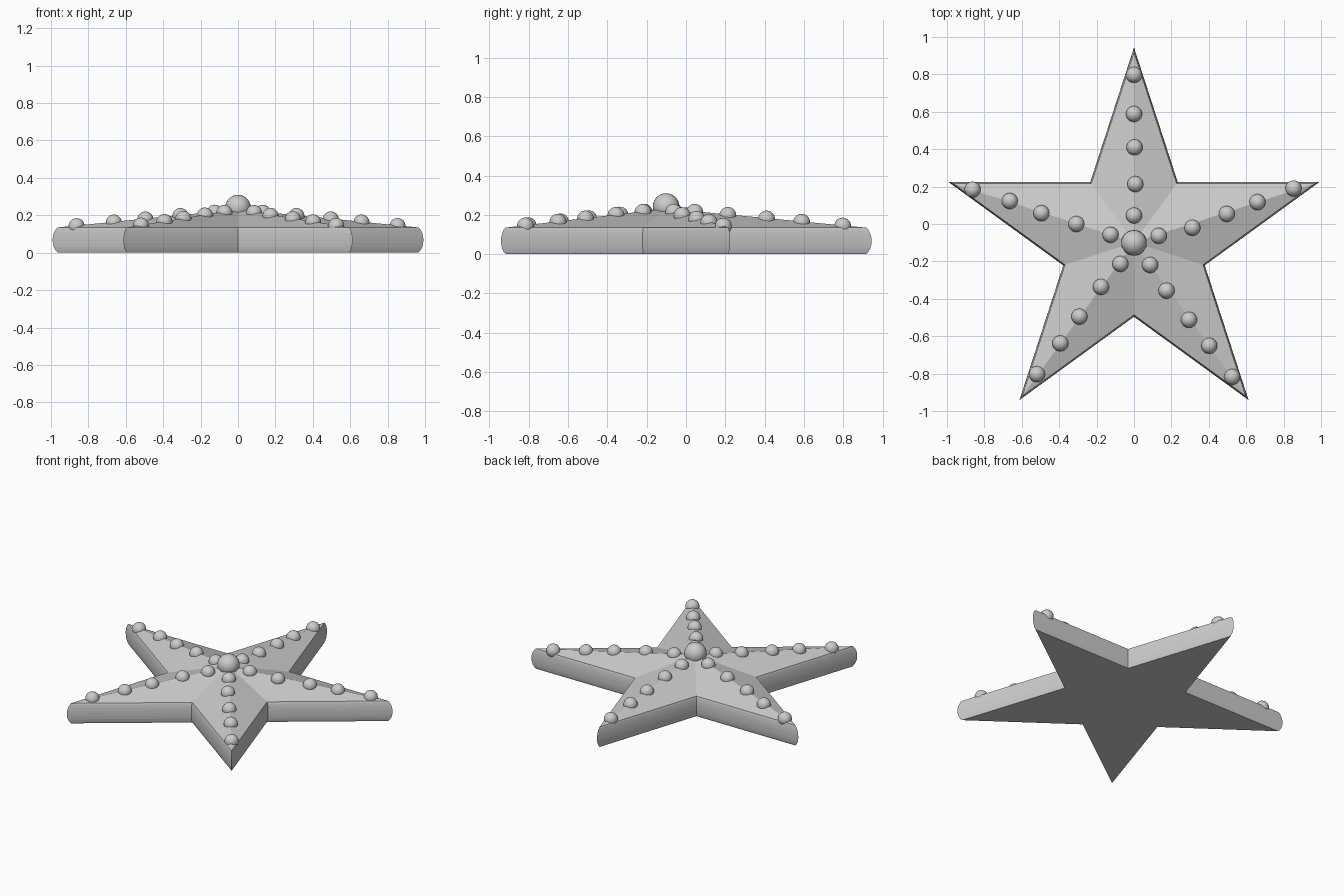
import bpy, bmesh, math

if "Cube" in bpy.data.objects:
    bpy.data.objects.remove(bpy.data.objects["Cube"])

CY = -0.098             # star centre in y
R_OUT, R_IN = 1.042, 0.398
RIM_Z, APEX_Z = 0.135, 0.232


def smooth(obj, angle):
    bpy.ops.object.select_all(action='DESELECT')
    obj.select_set(True)
    bpy.context.view_layer.objects.active = obj
    bpy.ops.object.shade_smooth_by_angle(angle=math.radians(angle))


# star body: bulged rim built from scaled outlines, faceted top, flat base
rim = [(0.0, 0.972), (0.012, 0.984), (0.03, 0.994), (0.05, 0.999), (0.068, 1.0),
       (0.085, 0.999), (0.105, 0.994), (0.123, 0.985), (RIM_Z, 0.974)]
bm = bmesh.new()
rings = []
for z, s in rim:
    ring = []
    for i in range(10):
        a = math.pi / 2 + i * math.pi / 5
        r = s * (R_IN if i % 2 else R_OUT)
        ring.append(bm.verts.new((r * math.cos(a), CY + r * math.sin(a), z)))
    rings.append(ring)
for lo, hi in zip(rings, rings[1:]):
    for i in range(10):
        j = (i + 1) % 10
        bm.faces.new((lo[i], lo[j], hi[j], hi[i]))
bm.faces.new(rings[0][::-1])
apex = bm.verts.new((0, CY, APEX_Z))
for i in range(10):
    bm.faces.new((rings[-1][i], rings[-1][(i + 1) % 10], apex))
mesh = bpy.data.meshes.new("star_body")
bm.to_mesh(mesh)
bm.free()
body = bpy.data.objects.new("star_body", mesh)
bpy.context.collection.objects.link(body)


def bead(name, x, y, z, r):
    bpy.ops.mesh.primitive_uv_sphere_add(segments=24, ring_count=14, radius=r, location=(x, y, z))
    obj = bpy.context.object
    obj.name = name
    smooth(obj, 40)


# slightly uneven rows of beads along the arm ridges
rows = {
    "top": [(0, .045), (.007, .213), (.003, .41), (0, .588), (0, .797)],
    "right": [(.132, -.063), (.312, -.02), (.496, .054), (.66, .117), (.853, .19)],
    "left": [(-.125, -.058), (-.308, 0), (-.495, .058), (-.664, .123), (-.863, .184)],
    "lower_right": [(.086, -.219), (.174, -.356), (.294, -.512), (.402, -.651), (.525, -.817)],
    "lower_left": [(-.073, -.213), (-.177, -.336), (-.292, -.495), (-.394, -.638), (-.519, -.803)],
}
for arm, pts in rows.items():
    for k, (x, y) in enumerate(pts):
        d = math.hypot(x, y - CY)
        ridge = APEX_Z + (RIM_Z - APEX_Z) * d / R_OUT
        bead(f"{arm}_bead_{k + 1}", x, y, ridge - 0.006, 0.043)

# large centre bead
bead("centre_bead", 0, CY - 0.003, 0.242, 0.068)
